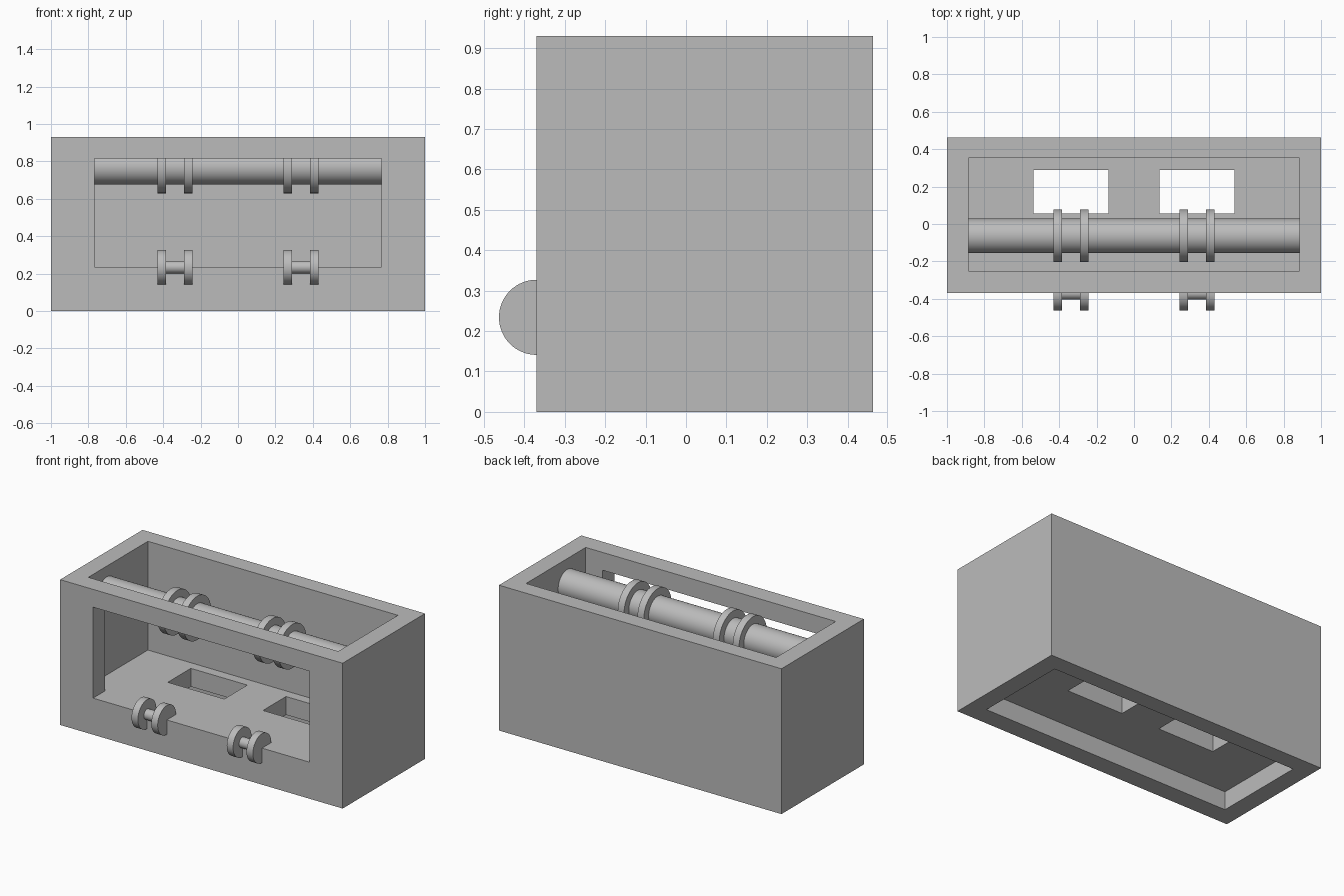
import bpy
from mathutils import Vector
from math import pi, radians

cube = bpy.data.objects.get("Cube")
if cube:
    bpy.data.objects.remove(cube, do_unlink=True)

grey = bpy.data.materials.new("plain grey")
grey.use_nodes = True
colour = (0.5, 0.5, 0.5, 1)
grey.diffuse_color = colour
grey.node_tree.nodes["Principled BSDF"].inputs["Base Color"].default_value = colour


def box(name, low, high):
    low, high = Vector(low), Vector(high)
    bpy.ops.mesh.primitive_cube_add(size=1, location=(low + high) / 2)
    ob = bpy.context.object
    ob.name = name
    ob.scale = high - low
    bpy.ops.object.transform_apply(location=False, rotation=False, scale=True)
    ob.data.materials.append(grey)
    return ob


def rod(name, x0, x1, radius, y, z):
    """Smooth cylinder lying along x."""
    bpy.ops.mesh.primitive_cylinder_add(
        vertices=64, radius=radius, depth=x1 - x0,
        location=((x0 + x1) / 2, y, z), rotation=(0, pi / 2, 0))
    ob = bpy.context.object
    ob.name = name
    ob.data.materials.append(grey)
    bpy.ops.object.shade_smooth_by_angle(angle=radians(30))
    return ob


def cut(target, low, high):
    cutter = box("cutter", low, high)
    cutter.hide_render = True
    mod = target.modifiers.new("cut", 'BOOLEAN')
    mod.operation = 'DIFFERENCE'
    mod.solver = 'EXACT'
    mod.object = cutter
    bpy.context.view_layer.objects.active = target
    bpy.ops.object.modifier_apply(modifier=mod.name)
    bpy.data.objects.remove(cutter, do_unlink=True)


# Dimensions shared by the parts
inner_x, inner_front, inner_back = 0.885, -0.25, 0.353
front, back, height = -0.37, 0.463, 0.93
floor_low, floor_top = 0.117, 0.234
group_x = 0.337
shaft_y, shaft_z = -0.063, 0.769

# Case with open top, recessed underside, front window and two floor slots
case = box("case", (-1, front, 0), (1, back, height))
cut(case, (-inner_x, inner_front, floor_top), (inner_x, inner_back, 1.2))
cut(case, (-inner_x, inner_front, -0.2), (inner_x, inner_back, floor_low))
cut(case, (-0.767, -0.6, floor_top), (0.767, 0, 0.816))
for side in (-1, 1):
    x = side * group_x
    cut(case, (x - 0.2, 0.057, 0.05), (x + 0.2, 0.29, 0.4))

# Main shaft between the end walls
rod("main_shaft", -inner_x, inner_x, 0.092, shaft_y, shaft_z)

# Paired collars on the shaft, and paired rollers with a thin axle on the sill
for side, label in ((-1, "right"), (1, "left")):
    x = side * group_x
    for offset, place in ((-0.07, "a"), (0.07, "b")):
        x0, x1 = x + offset - 0.0225, x + offset + 0.0225
        rod(f"shaft_collar_{label}_{place}", x0, x1, 0.14, shaft_y, shaft_z)
        rod(f"sill_roller_{label}_{place}", x0, x1, 0.093, front, floor_top)
    rod(f"sill_axle_{label}", x - 0.06, x + 0.06, 0.033, front, floor_top)
